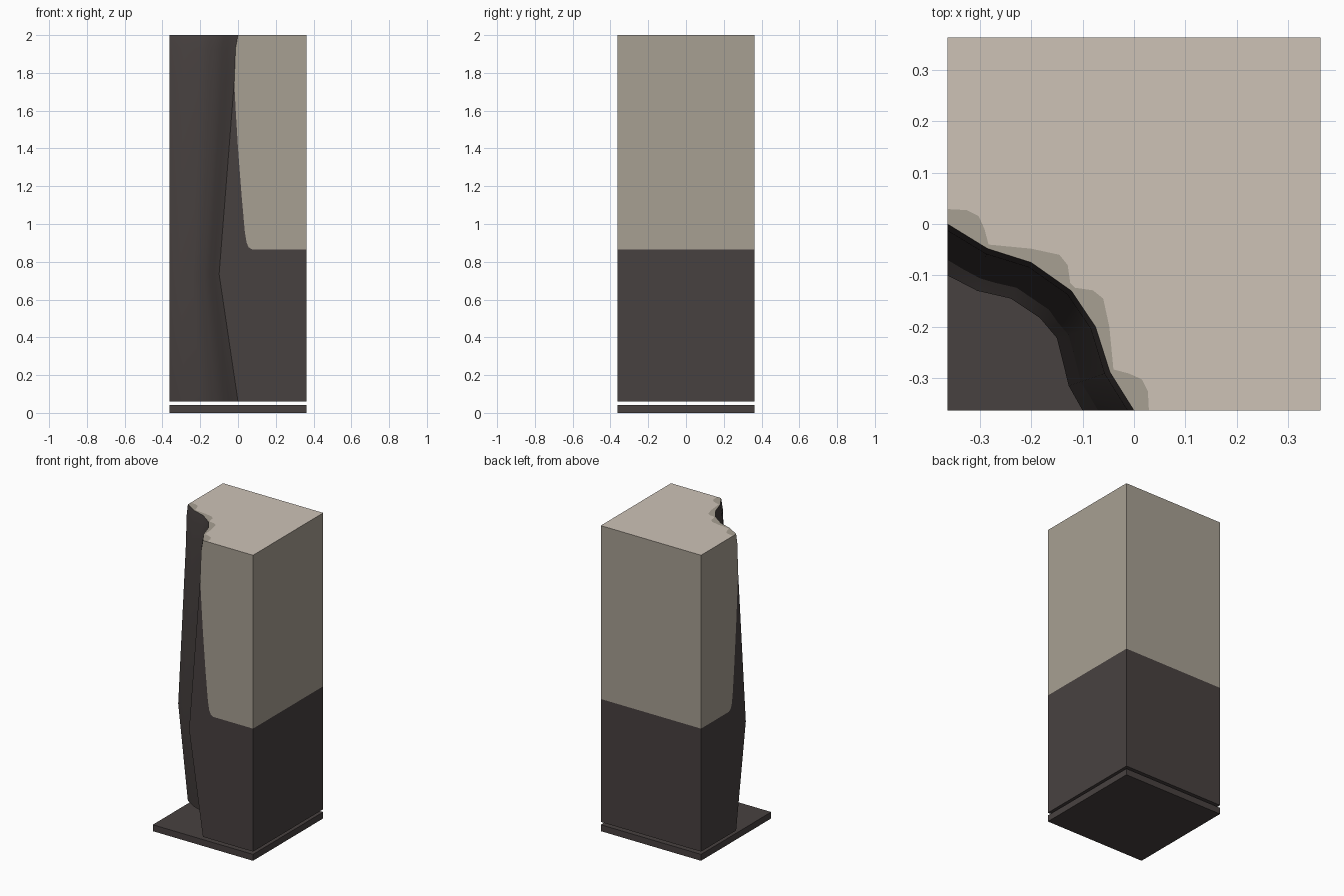
import bpy, bmesh, math
from mathutils import Vector

cube = bpy.data.objects.get("Cube")
if cube:
    bpy.data.objects.remove(cube, do_unlink=True)

H = 0.363          # half width
Z0, Z1 = 0.06, 2.0  # block bottom and top
SPLIT = 0.865      # height where the dark lower part ends


def material(name, rgb):
    m = bpy.data.materials.new(name)
    m.use_nodes = True
    m.diffuse_color = (*rgb, 1)
    m.node_tree.nodes["Principled BSDF"].inputs["Base Color"].default_value = (*rgb, 1)
    return m


DARK, TAN, PALE = range(3)
mats = [material("dark charcoal", (0.064, 0.053, 0.051)),
        material("warm tan", (0.39, 0.35, 0.29)),
        material("pale beige", (0.61, 0.54, 0.47))]


def finish(bm, name, materials):
    bmesh.ops.remove_doubles(bm, verts=bm.verts, dist=0.0005)
    bmesh.ops.recalc_face_normals(bm, faces=bm.faces)
    mesh = bpy.data.meshes.new(name)
    bm.to_mesh(mesh)
    bm.free()
    ob = bpy.data.objects.new(name, mesh)
    bpy.context.collection.objects.link(ob)
    for m in materials:
        mesh.materials.append(m)
    return ob


# Base plate
bm = bmesh.new()
bmesh.ops.create_cube(bm, size=1)
bmesh.ops.scale(bm, vec=(2 * H, 2 * H, 0.042), verts=bm.verts)
bmesh.ops.translate(bm, vec=(0, 0, 0.021), verts=bm.verts)
finish(bm, "base_plate", [mats[DARK]])

# Block with a scooped corner
bm = bmesh.new()


def face(points, mat):
    f = bm.faces.new([bm.verts.new(p) for p in points])
    f.material_index = mat


# Scoop outline at the ends and at the bulge
rim = [(-H, 0), (-0.285, -0.048), (-0.2, -0.075), (-0.122, -0.13),
       (-0.075, -0.2), (-0.047, -0.288), (0, -H)]
bulge = [(-H, -0.1), (-0.305, -0.13), (-0.24, -0.145), (-0.183, -0.183),
         (-0.15, -0.222), (-0.127, -0.315), (-0.1, -H)]
levels = [(Z0, 0), (0.735, 1), (1.75, 0.2), (1.93, 0.13), (Z1, 0)]


def ring(z, t):
    return [Vector((*Vector(a).lerp(Vector(b), t), z)) for a, b in zip(rim, bulge)]


rings = [ring(z, t) for z, t in levels]
for low, high in zip(rings, rings[1:]):
    for i in range(len(rim) - 1):
        face((low[i], low[i + 1], high[i + 1], high[i]), DARK)

# Front and scooped side: curved border between the two colours
edge = [(r[-1].x, r[-1].z) for r in rings]
border = [(-0.012, 1.6), (0.0, 1.4), (0.019, 1.15), (0.036, 0.96),
          (0.046, 0.9), (0.056, 0.877), (0.075, SPLIT), (H, SPLIT)]
lower = edge[:3] + border + [(H, Z0)]
upper = edge[2:] + [(H, Z1)] + border[::-1]
for place in (lambda s, z: (s, -H, z), lambda s, z: (-H, s, z)):
    face([place(*p) for p in lower], DARK)
    face([place(*p) for p in upper], TAN)

# Plain back and side walls
corners = [(H, -H), (H, H), (-H, H)]
for a, b in zip(corners, corners[1:]):
    for z, top, mat in ((Z0, SPLIT, DARK), (SPLIT, Z1, TAN)):
        face([(*a, z), (*b, z), (*b, top), (*a, top)], mat)

# Top: scalloped tan trim around the scoop, pale beyond it
half = [(-H, 0.029), (-0.325, 0.027), (-0.302, 0.015), (-0.291, -0.01),
        (-0.283, -0.04), (-0.2, -0.048), (-0.145, -0.06), (-0.129, -0.08), (-0.124, -0.115)]
trim = half + [(y, x) for x, y in reversed(half)]
face([(*p, Z1) for p in rim + trim[::-1]], TAN)
face([(*p, Z1) for p in trim + corners], PALE)
face([(*p, Z0) for p in rim + corners], DARK)

block = finish(bm, "scooped_block", mats)

# Soft shading inside the scoop, sharp outer edges
bpy.ops.object.select_all(action="DESELECT")
block.select_set(True)
bpy.context.view_layer.objects.active = block
bpy.ops.object.shade_smooth_by_angle(angle=math.radians(30))
